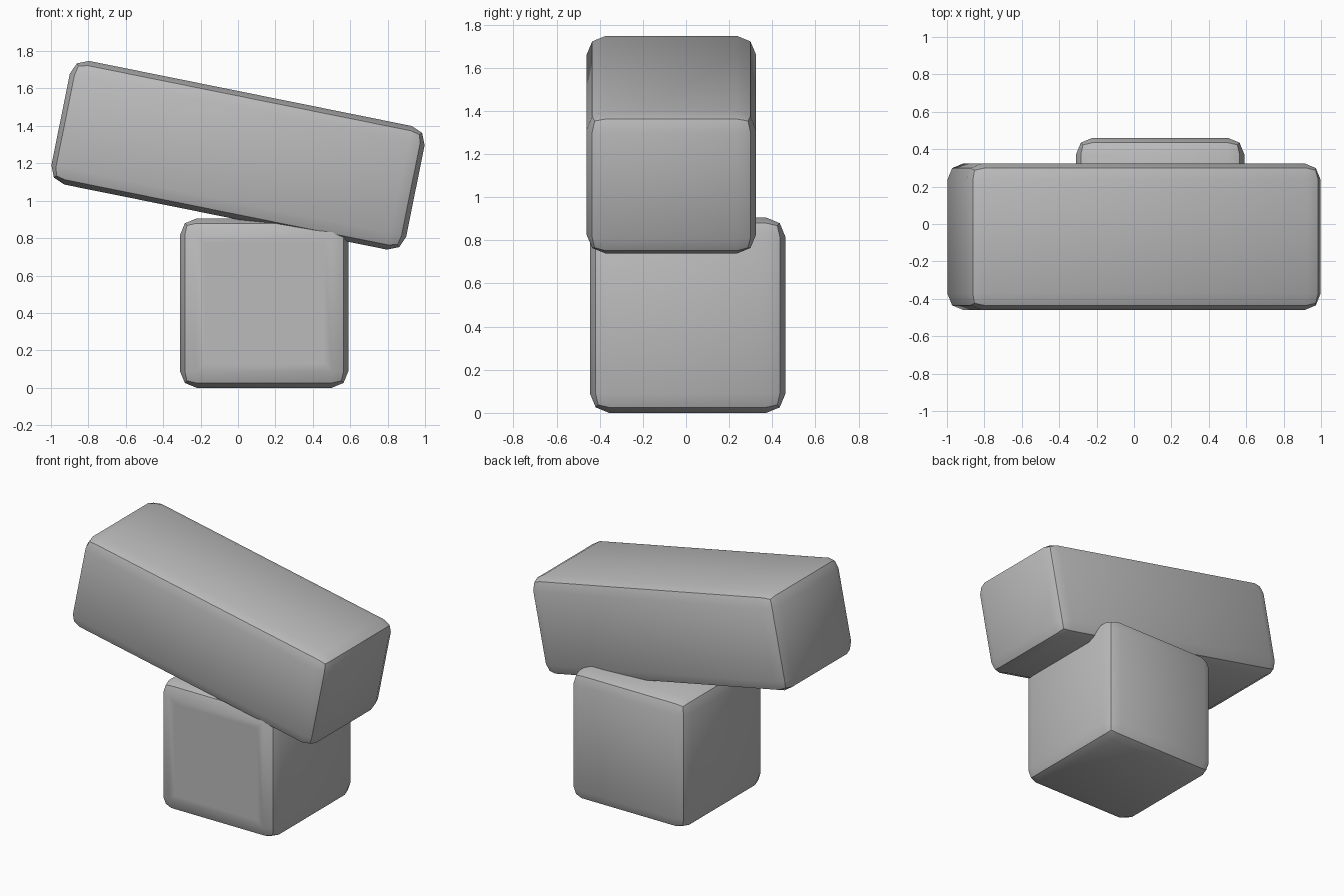
import bpy
import bmesh
import math

default = bpy.data.objects.get("Cube")
if default:
    bpy.data.objects.remove(default, do_unlink=True)

# Single stone grey colour
grey = bpy.data.materials.new("stone_grey")
grey.use_nodes = True
colour = (0.5, 0.5, 0.5, 1.0)
grey.diffuse_color = colour
bsdf = next(n for n in grey.node_tree.nodes if n.type == "BSDF_PRINCIPLED")
bsdf.inputs["Base Color"].default_value = colour


def rounded_block(name, size, centre, tilt=0.0, radius=0.088, front_inset=0.0):
    """Box with two-segment rounded edges, tilted about the y axis."""
    bm = bmesh.new()
    bmesh.ops.create_cube(bm, size=1.0)
    bmesh.ops.scale(bm, vec=size, verts=bm.verts)
    bmesh.ops.bevel(bm, geom=list(bm.edges), offset=radius, segments=2,
                    profile=0.5, affect="EDGES")
    # Border loop keeps the front face flat in the middle
    if front_inset:
        front = [f for f in bm.faces if f.normal.y < -0.99]
        bmesh.ops.inset_region(bm, faces=front, thickness=front_inset)
    bmesh.ops.recalc_face_normals(bm, faces=bm.faces)
    mesh = bpy.data.meshes.new(name)
    bm.to_mesh(mesh)
    bm.free()
    mesh.materials.append(grey)
    obj = bpy.data.objects.new(name, mesh)
    obj.location = centre
    obj.rotation_euler.y = tilt
    bpy.context.collection.objects.link(obj)
    bpy.ops.object.select_all(action="DESELECT")
    obj.select_set(True)
    bpy.context.view_layer.objects.active = obj
    bpy.ops.object.shade_smooth_by_angle(angle=math.radians(32))
    return obj


# Upright base block
rounded_block("base_block", (0.90, 0.905, 0.905), (0.14, 0.008, 0.4525),
              front_inset=0.06)

# Long block resting on it, sloping down towards its left
rounded_block("tilted_block", (1.935, 0.785, 0.674), (0.0, -0.068, 1.243),
              tilt=math.radians(11.4))
